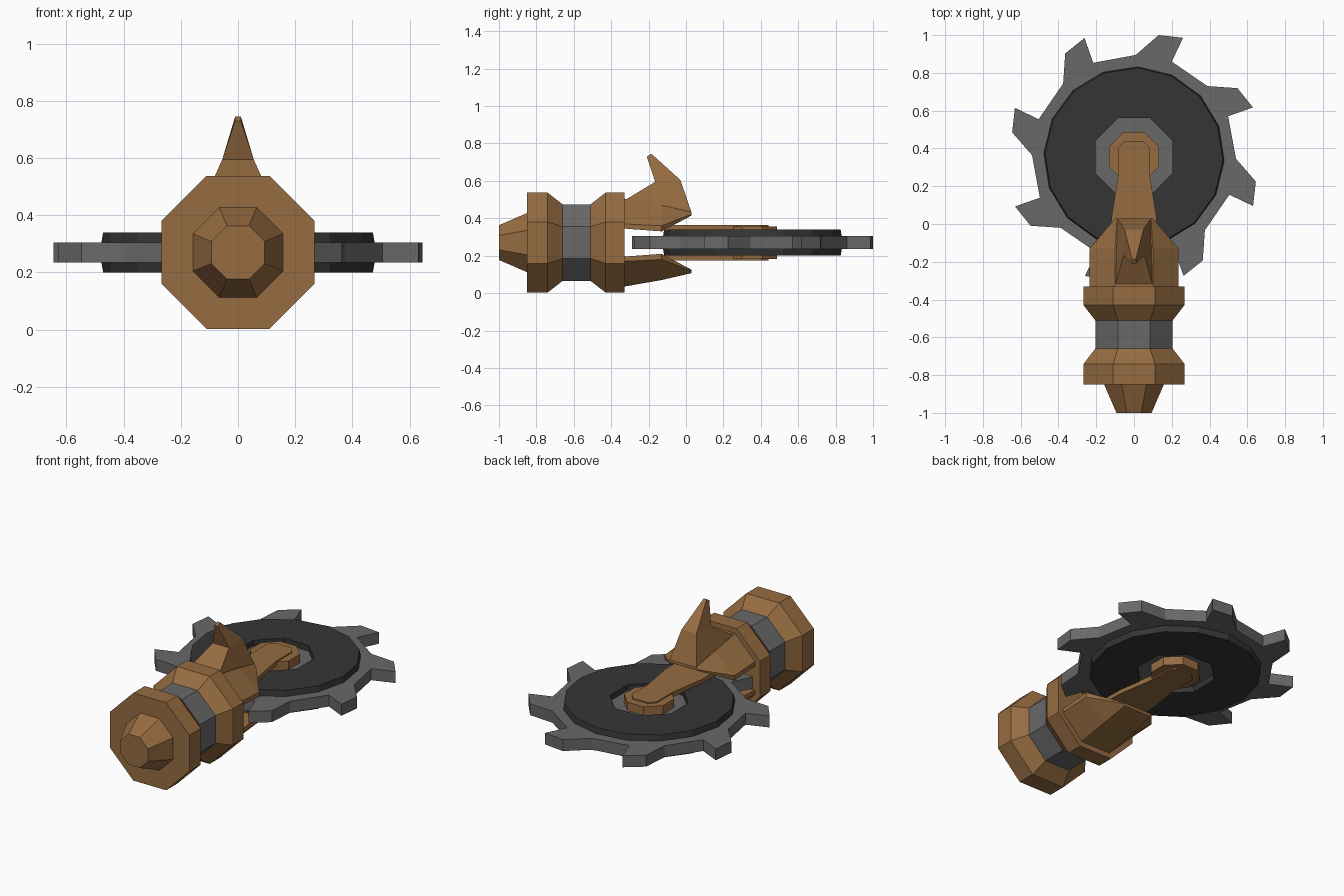
import bpy, bmesh, math

if "Cube" in bpy.data.objects:
    bpy.data.objects.remove(bpy.data.objects["Cube"])

ZC = 0.27    # height of the tool's axis
YB = 0.355   # centre of the saw blade


def material(name, rgb):
    m = bpy.data.materials.new(name)
    m.diffuse_color = (*rgb, 1)
    m.use_nodes = True
    m.node_tree.nodes["Principled BSDF"].inputs["Base Color"].default_value = m.diffuse_color
    return m


WOOD = material("bronze_brown", (0.305, 0.15, 0.053))
STEEL = material("steel_grey", (0.14, 0.14, 0.14))
DARK = material("dark_iron", (0.036, 0.036, 0.036))


def make(name, verts, faces, mat):
    bm = bmesh.new()
    vs = [bm.verts.new(v) for v in verts]
    for f in faces:
        bm.faces.new([vs[i] for i in f])
    bmesh.ops.recalc_face_normals(bm, faces=bm.faces)
    me = bpy.data.meshes.new(name)
    bm.to_mesh(me)
    bm.free()
    me.materials.append(mat)
    ob = bpy.data.objects.new(name, me)
    bpy.context.collection.objects.link(ob)
    return ob


def loft(name, rings, mat, cap=True, closed=False):
    """Join equal-length rings of points with quads."""
    n, k = len(rings[0]), len(rings)
    verts = [p for r in rings for p in r]
    faces = [(a * n + i, a * n + (i + 1) % n, (a + 1) % k * n + (i + 1) % n, (a + 1) % k * n + i)
             for a in range(k if closed else k - 1) for i in range(n)]
    if cap and not closed:
        faces += [range(n), range((k - 1) * n, k * n)]
    return make(name, verts, faces, mat)


def flat_ring(r, z, n, turn):
    return [(r * math.cos(math.tau * i / n + turn), YB + r * math.sin(math.tau * i / n + turn), z)
            for i in range(n)]


def handle_part(name, profile, mat):
    """Octagonal turned part along y; profile holds (y, apothem)."""
    rings = []
    for y, a in profile:
        r = a / math.cos(math.pi / 8)
        rings.append([(r * math.cos(math.pi * (i + .5) / 4), y, ZC + r * math.sin(math.pi * (i + .5) / 4))
                      for i in range(8)])
    return loft(name, rings, mat)


# Handle
handle_part("pommel", [(-1, .093), (-.845, .16)], WOOD)
handle_part("rear_collar", [(-.85, .267), (-.74, .267), (-.66, .205)], WOOD)
handle_part("grip_band", [(-.66, .205), (-.51, .205)], STEEL)
handle_part("front_collar", [(-.51, .205), (-.43, .267), (-.33, .267)], WOOD)

# Saw blade with eight hooked teeth
tooth = [(.54, 89), (.658, 78.6), (.682, 67.6), (.543, 68.4)]
outline = [(r * math.cos(math.radians(a - 45 * k)), YB + r * math.sin(math.radians(a - 45 * k)))
           for k in range(8) for r, a in tooth]
loft("saw_blade", [[(x, y, z) for x, y in outline] for z in (.235, .305)], STEEL)

# Dark clamping rings above and below the blade
for name, z0, z1 in (("upper_ring", .305, .34), ("lower_ring", .235, .20)):
    t = math.radians(-2.5)
    inner = []
    for z in (z1, z0):  # 16 points laid on an octagonal hole
        pts = []
        for i in range(16):
            a = math.tau * i / 16
            r = .205 / (math.cos(math.pi / 8) if i % 2 else 1)
            pts.append((r * math.cos(a), YB + r * math.sin(a), z))
        inner.append(pts)
    loft(name, [flat_ring(.478, z0, 16, t), flat_ring(.472, z1, 16, t)] + inner, DARK, closed=True)

# Axle hub
loft("hub", [flat_ring(.142, z, 8, math.pi / 8) for z in (.183, .357)], WOOD)

# Mirrored fork jaws and the arms that carry the hub
jaw = [(-.33, .235, .345, .235, .37, .1, .505),
       (-.13, .235, .33, .235, .36, .1, .47),
       (.03, .09, .415, .1, .422, .09, .433)]
arm = [(-.15, .125), (.03, .12), (.25, .085), (.4, .085), (.44, .05)]
for side, s in (("upper", 1), ("lower", -1)):
    def h(z):
        return ZC + s * (z - ZC)
    loft(side + "_jaw", [[(-xb, y, h(zb)), (-xs, y, h(zs)), (-xt, y, h(zt)),
                          (xt, y, h(zt)), (xs, y, h(zs)), (xb, y, h(zb))]
                         for y, xb, zb, xs, zs, xt, zt in jaw], WOOD)
    loft(side + "_arm", [[(-w, y, h(.335)), (-w, y, h(.365)), (w, y, h(.365)), (w, y, h(.335))]
                         for y, w in arm], WOOD)

# Backward-curved spike on the upper jaw
spike = [(-.33, .495, .1), (-.165, .595, .055), (-.21, .73, .01),
         (-.185, .745, .01), (-.03, .605, .05), (.03, .43, .09)]
verts = [(s * w, y, z) for s in (-1, 1) for y, z, w in spike]
faces = [(i, (i + 1) % 6, (i + 1) % 6 + 6, i + 6) for i in range(6)]
faces += [(o, o + 1, o + 4, o + 5) for o in (0, 6)] + [(o + 1, o + 2, o + 3, o + 4) for o in (0, 6)]
make("spike", verts, faces, WOOD)
